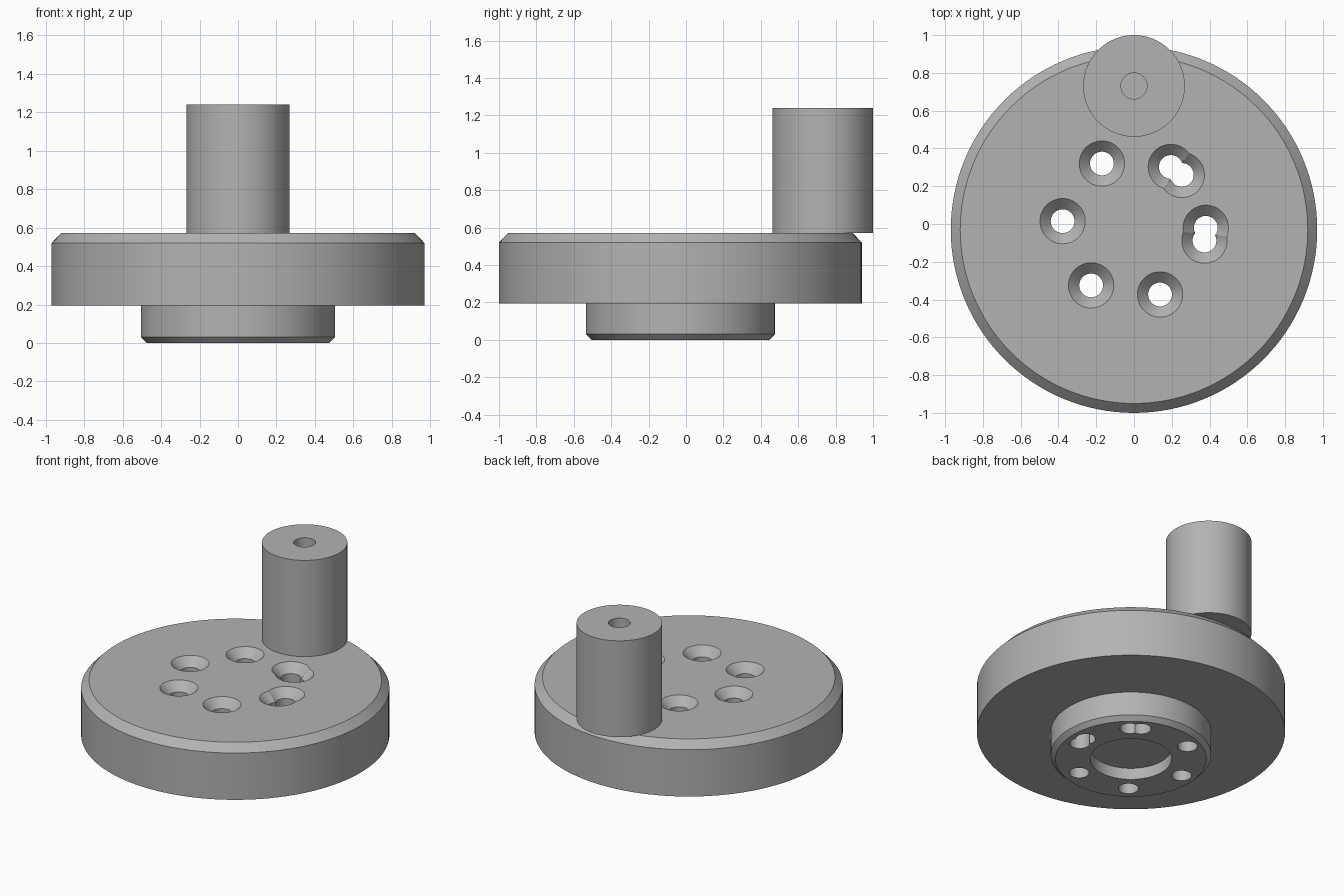
import bpy, bmesh
from math import cos, sin, tau, radians

cube = bpy.data.objects.get("Cube")
if cube:
    bpy.data.objects.remove(cube, do_unlink=True)

steel = bpy.data.materials.new("grey steel")
steel.use_nodes = True
grey = (0.45, 0.45, 0.45, 1)
steel.diffuse_color = grey
steel.node_tree.nodes["Principled BSDF"].inputs["Base Color"].default_value = grey


def lathe(name, profile, centre, segments, tube=False):
    """Stack rings from (radius, z) points; cap both ends, or close into a tube."""
    bm = bmesh.new()
    rings = [[bm.verts.new((r * cos(tau * i / segments), r * sin(tau * i / segments), z))
              for i in range(segments)] for r, z in profile]
    pairs = list(zip(rings, rings[1:]))
    if tube:
        pairs.append((rings[-1], rings[0]))
    else:
        bm.faces.new(rings[0])
        bm.faces.new(rings[-1])
    for a, b in pairs:
        for i in range(segments):
            j = (i + 1) % segments
            bm.faces.new((a[i], a[j], b[j], b[i]))
    bmesh.ops.recalc_face_normals(bm, faces=bm.faces)
    mesh = bpy.data.meshes.new(name)
    bm.to_mesh(mesh)
    bm.free()
    mesh.materials.append(steel)
    obj = bpy.data.objects.new(name, mesh)
    obj.location = (*centre, 0)
    bpy.context.collection.objects.link(obj)
    return obj


def activate(obj):
    bpy.ops.object.select_all(action='DESELECT')
    obj.select_set(True)
    bpy.context.view_layer.objects.active = obj


TOP = 0.572

# Disc with chamfered rim, lower hub and round recess under the hub
disc = lathe("wheel_disc", [
    (0.256, 0.08), (0.256, 0), (0.475, 0), (0.505, 0.03), (0.505, 0.195),
    (0.97, 0.195), (0.97, 0.52), (0.92, TOP)], (0, -0.03), 128)

# Countersunk through holes; the last two pairs overlap into slots
holes = [(-0.17, 0.32), (-0.378, 0.015), (-0.227, -0.325), (0.138, -0.373),
         (0.38, -0.02), (0.373, -0.088), (0.195, 0.302), (0.253, 0.26)]
for centre in holes:
    cutter = lathe("hole_cutter", [
        (0.063, -0.1), (0.063, TOP - 0.057), (0.12, TOP), (0.12, TOP + 0.1)], centre, 48)
    cutter.hide_render = True
    activate(disc)
    cut = disc.modifiers.new("hole", 'BOOLEAN')
    cut.operation = 'DIFFERENCE'
    cut.solver = 'EXACT'
    cut.object = cutter
    bpy.ops.object.modifier_apply(modifier=cut.name)
    bpy.data.objects.remove(cutter, do_unlink=True)

# Upright crank handle with a bore, overhanging the rim
handle = lathe("crank_handle", [
    (0.069, TOP), (0.269, TOP), (0.269, 1.24), (0.069, 1.24)], (0, 0.731), 96, tube=True)

for part in (disc, handle):
    activate(part)
    bpy.ops.object.shade_smooth_by_angle(angle=radians(25))
